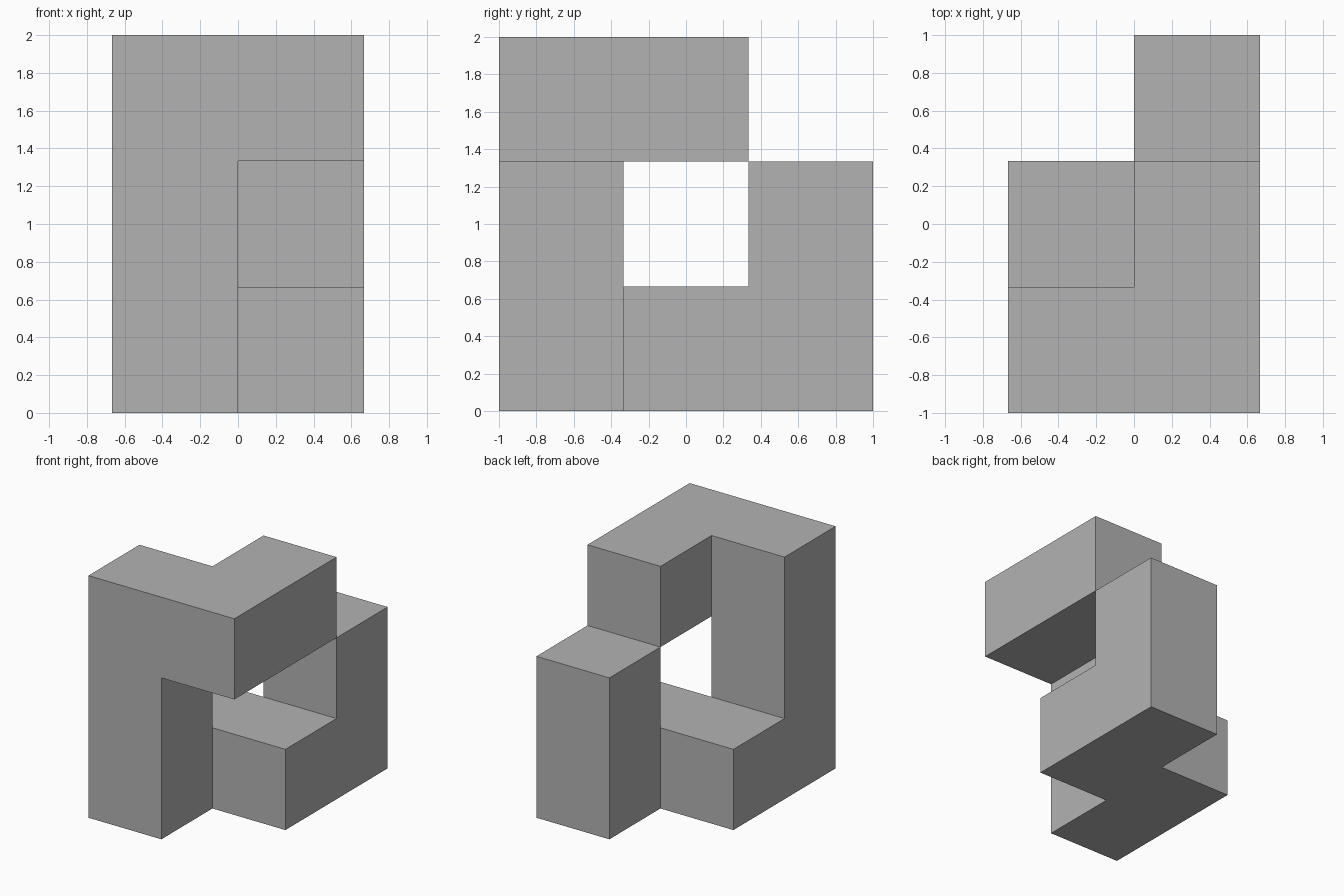
import bpy
import bmesh
from mathutils import Matrix, Vector

default_cube = bpy.data.objects.get("Cube")
if default_cube:
    bpy.data.objects.remove(default_cube, do_unlink=True)

UNIT = 2 / 3

# One neutral grey for the whole block
grey = bpy.data.materials.new("plain grey")
grey.use_nodes = True
colour = (0.45, 0.45, 0.45, 1)
grey.diffuse_color = colour
grey.node_tree.nodes["Principled BSDF"].inputs["Base Color"].default_value = colour

# Walk through a grid of unit cells, from the arm's free end to the rear post
STEPS = {"left": (1, 0, 0), "right": (-1, 0, 0), "front": (0, -1, 0),
         "back": (0, 1, 0), "up": (0, 0, 1), "down": (0, 0, -1)}
cell = (1, 1, 2)
cells = [cell]
for step in "front right down down back left back up".split():
    cell = tuple(a + b for a, b in zip(cell, STEPS[step]))
    cells.append(cell)

# A cube per cell, keeping only the faces that are not shared
bm = bmesh.new()
for cell in cells:
    centre = (Vector(cell) - Vector((0.5, 1, -0.5))) * UNIT
    verts = bmesh.ops.create_cube(
        bm, size=UNIT, matrix=Matrix.Translation(centre))["verts"]
    bm.normal_update()
    faces = {f for v in verts for f in v.link_faces}
    shared = [f for f in faces
              if tuple(c + round(n) for c, n in zip(cell, f.normal)) in cells]
    bmesh.ops.delete(bm, geom=shared, context="FACES")

# Weld the cells and merge coplanar faces into clean flat sides
bmesh.ops.remove_doubles(bm, verts=bm.verts[:], dist=0.001)
bmesh.ops.dissolve_limit(bm, angle_limit=0.02, verts=bm.verts[:], edges=bm.edges[:])
bm.normal_update()

mesh = bpy.data.meshes.new("bent_block_loop")
bm.to_mesh(mesh)
bm.free()
mesh.materials.append(grey)
bpy.context.collection.objects.link(bpy.data.objects.new("bent_block_loop", mesh))
